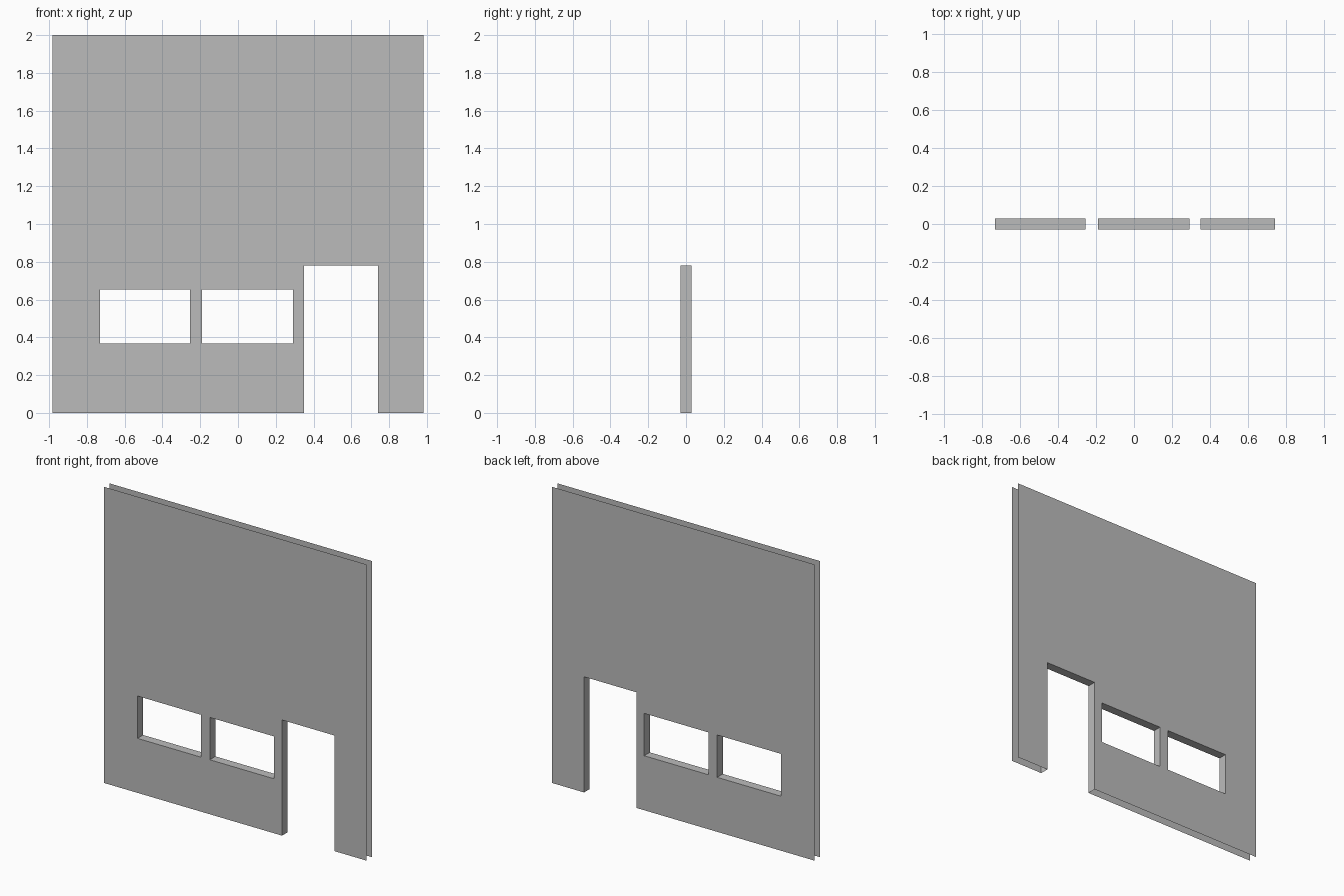
import bpy
import bmesh

cube = bpy.data.objects.get("Cube")
if cube:
    bpy.data.objects.remove(cube, do_unlink=True)

HALF_W, HEIGHT, HALF_T = 0.982, 2.0, 0.03

# Openings as (left edge, right edge, bottom, top)
WINDOWS = [(-0.73, -0.254, 0.368, 0.654), (-0.19, 0.291, 0.368, 0.654)]
DOOR = (0.35, 0.741, 0.0, 0.781)
OPENINGS = WINDOWS + [DOOR]

grey = bpy.data.materials.new("plain_grey")
grey.use_nodes = True
colour = (0.5, 0.5, 0.5, 1.0)
grey.diffuse_color = colour
grey.node_tree.nodes["Principled BSDF"].inputs["Base Color"].default_value = colour


def make_object(name, quads):
    """Build a flat-shaded mesh from lists of corner points."""
    bm = bmesh.new()
    for corners in quads:
        bm.faces.new([bm.verts.new(p) for p in corners])
    bmesh.ops.remove_doubles(bm, verts=bm.verts, dist=0.0001)
    mesh = bpy.data.meshes.new(name)
    bm.to_mesh(mesh)
    bm.free()
    mesh.materials.append(grey)
    obj = bpy.data.objects.new(name, mesh)
    bpy.context.collection.objects.link(obj)
    return obj


def sheet(y, flip):
    """Wall face divided along the opening edges, leaving the openings empty."""
    xs = sorted({-HALF_W, HALF_W} | {x for o in OPENINGS for x in o[:2]})
    zs = sorted({0.0, HEIGHT} | {z for o in OPENINGS for z in o[2:]})
    quads = []
    for x0, x1 in zip(xs, xs[1:]):
        for z0, z1 in zip(zs, zs[1:]):
            cx, cz = (x0 + x1) / 2, (z0 + z1) / 2
            if any(a < cx < b and c < cz < d for a, b, c, d in OPENINGS):
                continue
            quad = [(x0, y, z0), (x1, y, z0), (x1, y, z1), (x0, y, z1)]
            quads.append(quad[::-1] if flip else quad)
    return quads


def reveal(opening):
    """Lining through the wall thickness, facing into the opening."""
    x0, x1, z0, z1 = opening
    ring = [(x0, z0), (x0, z1), (x1, z1), (x1, z0)]
    sides = list(zip(ring, ring[1:] + ring[:1]))
    if z0 == 0:
        sides.pop()  # a doorway has no sill
    return [[(a[0], -HALF_T, a[1]), (b[0], -HALF_T, b[1]),
             (b[0], HALF_T, b[1]), (a[0], HALF_T, a[1])] for a, b in sides]


# Two wall skins, open around the outer border
make_object("front_wall_face", sheet(-HALF_T, False))
make_object("back_wall_face", sheet(HALF_T, True))

# Linings of the windows and the doorway
for label, opening in zip(("right", "left"), WINDOWS):
    make_object(label + "_window_lining", reveal(opening))
make_object("doorway_lining", reveal(DOOR))
